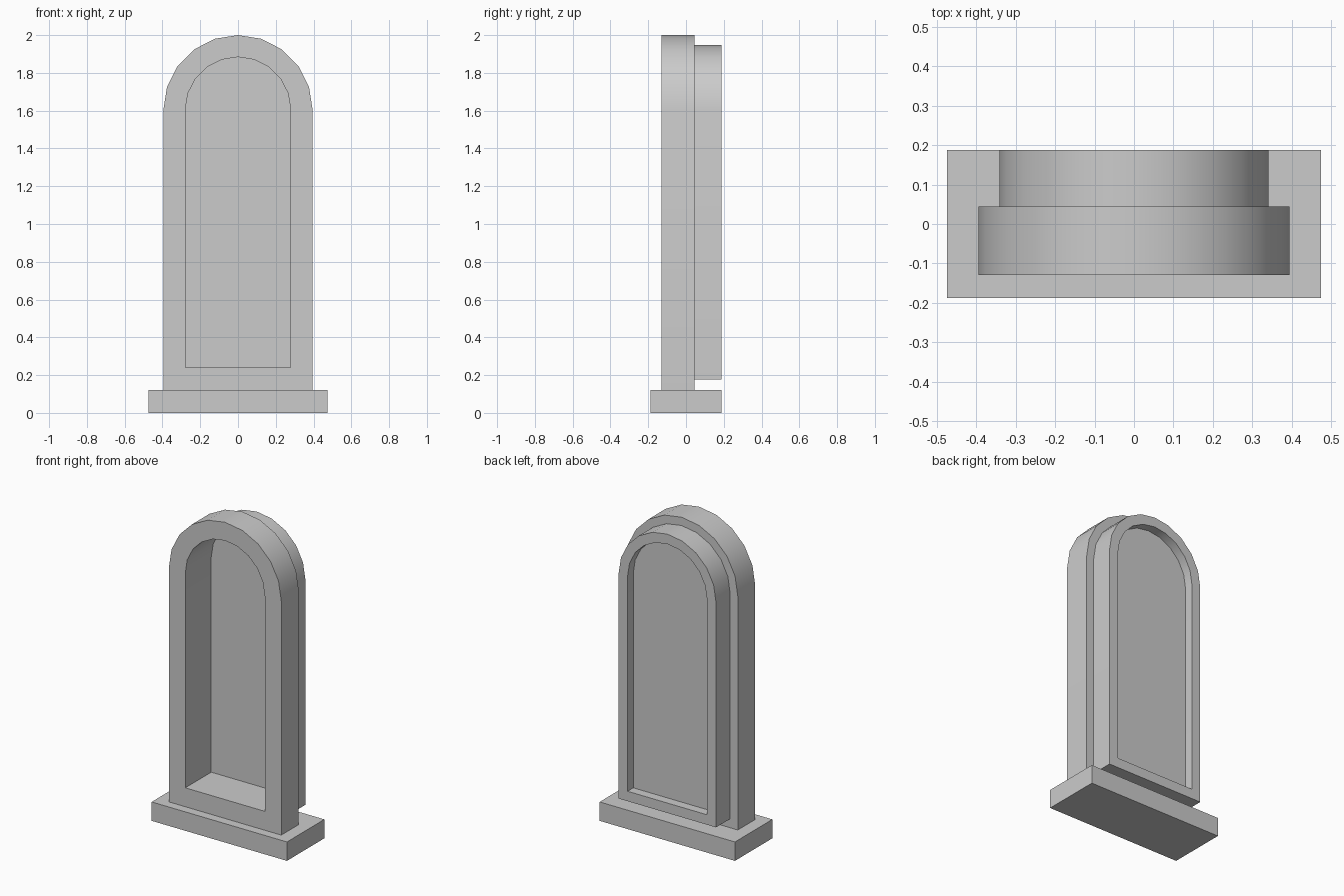
import bpy, bmesh
from math import sin, cos, pi, radians

if "Cube" in bpy.data.objects:
    bpy.data.objects.remove(bpy.data.objects["Cube"])

SPRING = 1.605   # height where the arches begin
SEGS = 10        # facets per arch


def arch(r, bottom):
    """Arched outline as (x, z) points, anticlockwise seen from the front."""
    pts = [(-r, bottom), (r, bottom)]
    pts += [(r * cos(pi * i / SEGS), SPRING + r * sin(pi * i / SEGS))
            for i in range(SEGS + 1)]
    return pts


def finish(name, bm, smooth=False):
    bmesh.ops.recalc_face_normals(bm, faces=bm.faces)
    mesh = bpy.data.meshes.new(name)
    bm.to_mesh(mesh)
    bm.free()
    ob = bpy.data.objects.new(name, mesh)
    bpy.context.collection.objects.link(ob)
    if smooth:
        bpy.ops.object.select_all(action='DESELECT')
        ob.select_set(True)
        bpy.context.view_layer.objects.active = ob
        bpy.ops.object.shade_smooth_by_angle(angle=radians(30))
    return ob


def arch_frame(name, outer, inner, y0, y1):
    """Closed ring between two arched outlines, running from y0 to y1."""
    bm = bmesh.new()
    loops = [[bm.verts.new((x, y, z)) for x, z in prof]
             for prof, y in ((outer, y0), (outer, y1), (inner, y1), (inner, y0))]
    n = len(outer)
    for a, b in zip(loops, loops[1:] + loops[:1]):
        for i in range(n):
            j = (i + 1) % n
            bm.faces.new((a[i], a[j], b[j], b[i]))
    return finish(name, bm, smooth=True)


opening = arch(0.279, 0.24)

# Front and back frames share one opening
arch_frame("front_frame", arch(0.395, 0.12), opening, -0.13, 0.045)
arch_frame("back_frame", arch(0.342, 0.177), opening, 0.045, 0.1875)

# Window pane set near the back of the opening
bm = bmesh.new()
bm.faces.new([bm.verts.new((x, 0.13, z)) for x, z in opening])
pane = finish("window_pane", bm)

# Sill slab
bm = bmesh.new()
bmesh.ops.create_cube(bm, size=1)
for v in bm.verts:
    v.co = (v.co.x * 0.95, v.co.y * 0.375, (v.co.z + 0.5) * 0.12)
finish("sill", bm)
